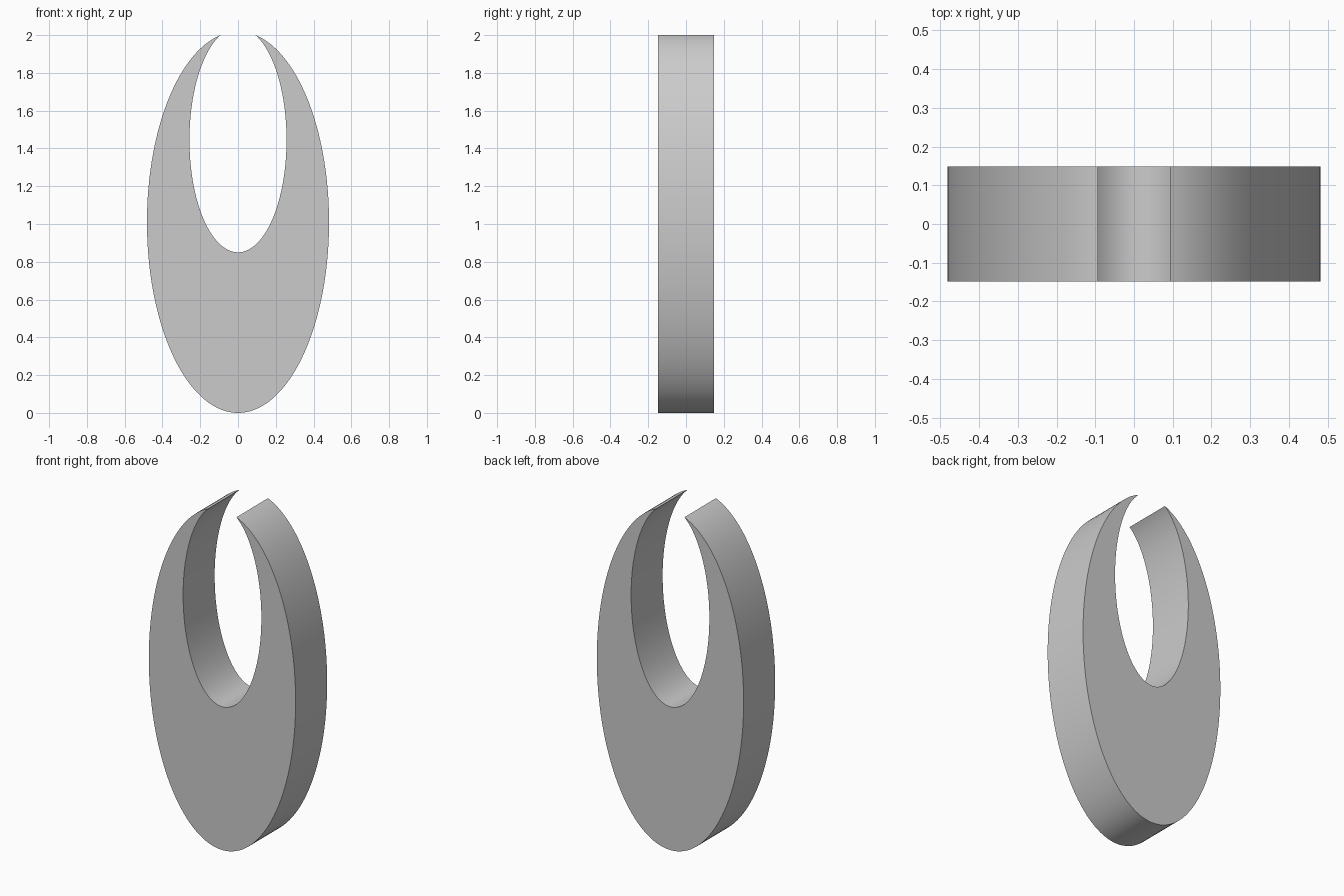
import bpy, bmesh, math

cube = bpy.data.objects.get("Cube")
if cube:
    bpy.data.objects.remove(cube)

DEPTH = 0.296
SEGMENTS = 128
TIP_X = 0.093


def ellipse_arc(half_width, bottom, top):
    """Arc from the left tip, down around the bottom, to the right tip."""
    tip = math.asin(TIP_X / half_width)
    half_height = (top - bottom) / (1 + math.cos(tip))
    centre = bottom + half_height
    points = []
    for i in range(SEGMENTS + 1):
        a = tip + (2 * math.pi - 2 * tip) * i / SEGMENTS
        points.append((half_width * math.sin(a), -DEPTH / 2,
                       centre + half_height * math.cos(a)))
    return points


# Grey material
grey = bpy.data.materials.new("plain_grey")
grey.use_nodes = True
colour = (0.6, 0.6, 0.6, 1)
grey.diffuse_color = colour
grey.node_tree.nodes["Principled BSDF"].inputs["Base Color"].default_value = colour

# Front face: strip between the outer and inner ellipse, meeting at sharp tips
bm = bmesh.new()
outer = [bm.verts.new(p) for p in ellipse_arc(0.482, 0, 2)]
inner = [bm.verts.new(p) for p in ellipse_arc(0.257, 0.85, 2)]
for i in range(SEGMENTS):
    bm.faces.new((outer[i], outer[i + 1], inner[i + 1], inner[i]))
bmesh.ops.remove_doubles(bm, verts=bm.verts[:], dist=0.0001)

# Extrude to full thickness
result = bmesh.ops.extrude_face_region(bm, geom=bm.faces[:], use_keep_orig=True)
moved = [g for g in result["geom"] if isinstance(g, bmesh.types.BMVert)]
bmesh.ops.translate(bm, verts=moved, vec=(0, DEPTH, 0))
bmesh.ops.recalc_face_normals(bm, faces=bm.faces[:])

mesh = bpy.data.meshes.new("crescent_ring")
bm.to_mesh(mesh)
bm.free()
mesh.materials.append(grey)
ring = bpy.data.objects.new("crescent_ring", mesh)
bpy.context.collection.objects.link(ring)

# Smooth curved walls, crisp rims
bpy.ops.object.select_all(action='DESELECT')
ring.select_set(True)
bpy.context.view_layer.objects.active = ring
bpy.ops.object.shade_smooth_by_angle(angle=math.radians(30))
